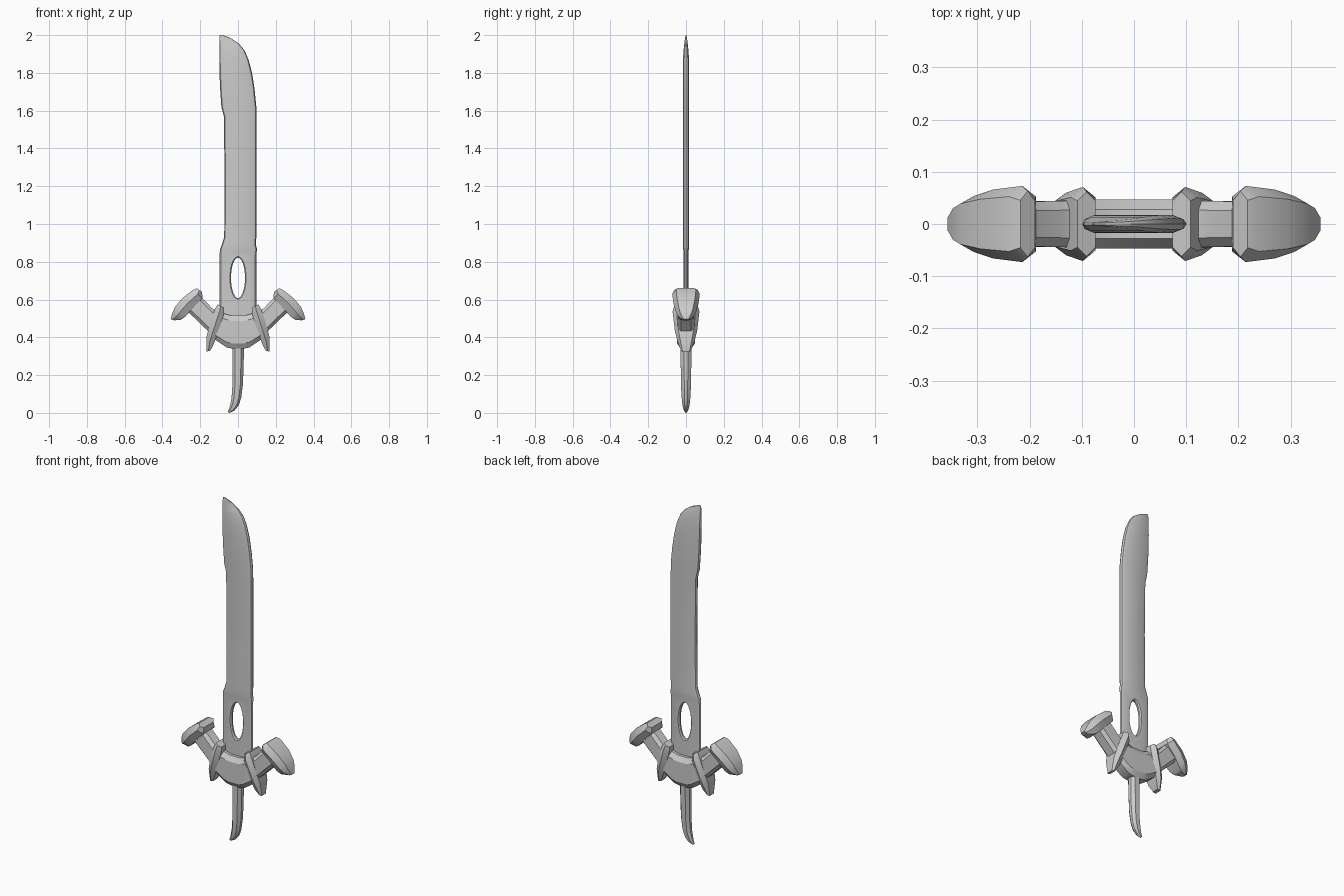
import bpy, bmesh, math


def solid(name, rings):
    """Skin a list of equal-length 3D rings into a closed object."""
    bm = bmesh.new()
    loops = [[bm.verts.new(p) for p in ring] for ring in rings]
    n = len(loops[0])
    for low, high in zip(loops, loops[1:]):
        for i in range(n):
            j = (i + 1) % n
            bm.faces.new((low[i], low[j], high[j], high[i]))
    bm.faces.new(loops[0])
    bm.faces.new(loops[-1])
    bmesh.ops.recalc_face_normals(bm, faces=bm.faces)
    mesh = bpy.data.meshes.new(name)
    bm.to_mesh(mesh)
    bm.free()
    obj = bpy.data.objects.new(name, mesh)
    bpy.context.collection.objects.link(obj)
    return obj


def loft(name, section, stations, side=1):
    """Station = (ax, az, bx, bz, half depth); section = (fraction a to b, depth factor)."""
    rings = []
    for ax, az, bx, bz, h in stations:
        at = lambda f, y: (side * (ax + (bx - ax) * f), y * h, az + (bz - az) * f)
        front = [at(f, -y) for f, y in section]
        back = [at(f, y) for f, y in reversed(section) if y > 0]
        rings.append(front + back)
    return solid(name, rings)


def smooth(obj, angle):
    bpy.ops.object.select_all(action='DESELECT')
    obj.select_set(True)
    bpy.context.view_layer.objects.active = obj
    bpy.ops.object.shade_smooth_by_angle(angle=math.radians(angle))


EDGED = [(0, 0), (0.03, 0.6), (0.13, 1), (0.87, 1), (0.97, 0.6), (1, 0)]
RIDGED = [(0, 0.72), (0.5, 1), (1, 0.72)]
CHAMFERED = [(0, 0.6), (0.16, 1), (0.84, 1), (1, 0.6)]
GRIP = [(0, 0.35), (0.25, 1), (0.75, 1), (1, 0.35)]

# Blade: (z, left, right, half depth)
blade_rows = [
    (0.45, -0.097, 0.097, 0.012), (0.84, -0.097, 0.097, 0.012),
    (0.865, -0.096, 0.101, 0.015), (0.89, -0.086, 0.095, 0.017),
    (0.93, -0.073, 0.097, 0.017), (1.25, -0.071, 0.097, 0.017),
    (1.57, -0.075, 0.097, 0.017), (1.62, -0.088, 0.097, 0.017),
    (1.72, -0.095, 0.087, 0.017), (1.80, -0.098, 0.074, 0.017),
    (1.87, -0.099, 0.056, 0.016), (1.92, -0.099, 0.034, 0.013),
    (1.955, -0.099, 0.005, 0.009), (1.985, -0.099, -0.04, 0.005),
    (2.0, -0.096, -0.08, 0.002)]
blade = loft("blade", EDGED, [(l, z, r, z, h) for z, l, r, h in blade_rows])

# Oval window with a chamfered rim, cut through the blade
window = []
for y, grow in ((-0.03, 0.022), (-0.005, 0), (0.005, 0), (0.03, 0.022)):
    turn = [2 * math.pi * i / 28 for i in range(28)]
    window.append([((0.037 + grow) * math.cos(t), y, 0.715 + (0.107 + grow) * math.sin(t))
                   for t in turn])
cutter = solid("window_cutter", window)
cutter.hide_render = True
cut = blade.modifiers.new("window", 'BOOLEAN')
cut.operation = 'DIFFERENCE'
cut.solver = 'EXACT'
cut.object = cutter
bpy.context.view_layer.objects.active = blade
bpy.ops.object.modifier_apply(modifier=cut.name)
bpy.data.objects.remove(cutter)
smooth(blade, 25)

# Guard: rounded hub running into two raised arms
half = [(0.035, 0.515, 0.03, 0.34, 0.047), (0.07, 0.525, 0.06, 0.346, 0.047),
        (0.11, 0.54, 0.115, 0.383, 0.046), (0.135, 0.552, 0.165, 0.44, 0.044),
        (0.205, 0.625, 0.285, 0.555, 0.043)]
guard = loft("guard", CHAMFERED,
             [(-ax, az, -bx, bz, h) for ax, az, bx, bz, h in reversed(half)] + half)
smooth(guard, 25)

# Claws and arm caps, both sides
claw = [(0.108, 0.575, 0.074, 0.558, 0.062), (0.122, 0.55, 0.074, 0.525, 0.071),
        (0.152, 0.46, 0.108, 0.42, 0.06), (0.167, 0.40, 0.13, 0.36, 0.046),
        (0.168, 0.325, 0.148, 0.328, 0.025)]
cap = [(0.218, 0.66, 0.19, 0.64, 0.063), (0.24, 0.65, 0.188, 0.607, 0.073),
       (0.295, 0.607, 0.245, 0.548, 0.066), (0.333, 0.562, 0.28, 0.508, 0.054),
       (0.347, 0.53, 0.303, 0.493, 0.042), (0.357, 0.497, 0.337, 0.49, 0.018)]
for side, label in ((-1, "left"), (1, "right")):
    smooth(loft(label + "_claw", RIDGED, claw, side), 25)
    smooth(loft(label + "_arm_cap", RIDGED, cap, side), 25)

# Curved handle ending in a hooked tip
handle = loft("handle", GRIP, [
    (-0.03, 0.40, 0.032, 0.40, 0.03), (-0.03, 0.25, 0.03, 0.25, 0.028),
    (-0.03, 0.14, 0.026, 0.15, 0.026), (-0.034, 0.08, 0.017, 0.08, 0.023),
    (-0.041, 0.045, 0.004, 0.04, 0.019), (-0.047, 0.022, -0.017, 0.014, 0.013),
    (-0.054, 0.006, -0.045, 0.0, 0.005)])
smooth(handle, 25)
